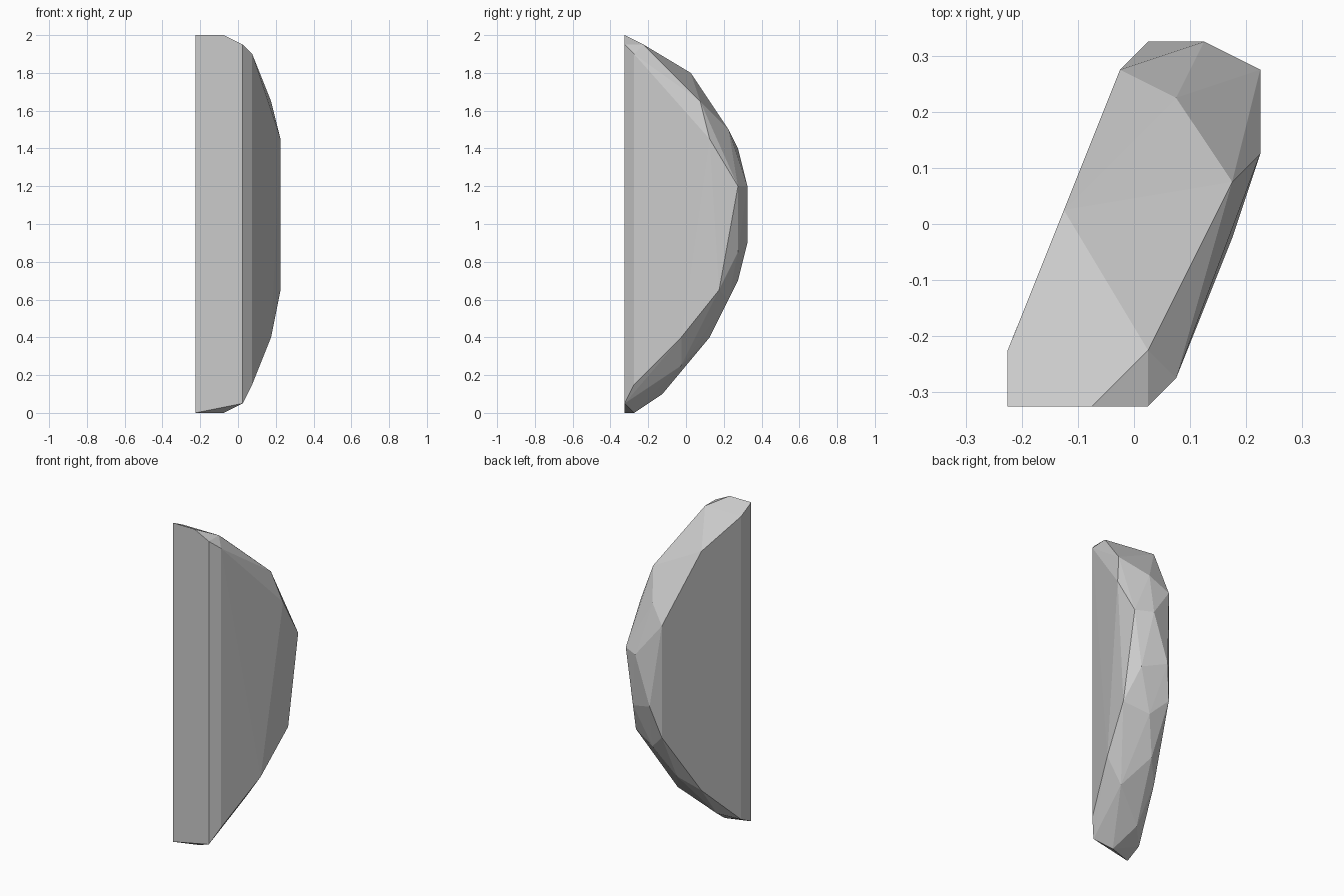
import bpy
import bmesh

# Corners of the faceted stone shard, grouped by region
flat_front = [(-.225, -.325, 0), (-.225, -.325, 2), (-.075, -.325, 2),
              (.025, -.325, 1.95), (.025, -.325, .05)]
left_side = [(-.225, -.225, 1.95), (-.125, .025, 1.8), (-.025, .275, 1.4),
             (-.025, .275, .7), (-.125, .025, .3), (-.225, -.225, .05)]
right_side = [(.075, -.275, 1.9), (.175, .075, 1.65), (.225, .125, 1.45),
              (.225, .275, 1.2), (.225, .175, .65), (.175, -.025, .4),
              (.075, -.275, .15)]
curved_back = [(.025, -.225, 1.95), (.075, .225, 1.5), (.125, .325, 1.2),
               (.025, .325, .9), (.175, .275, .85), (.075, .225, .6),
               (-.025, .125, .4), (.075, -.025, .25), (-.125, -.125, .1),
               (-.075, -.275, 0)]

# Wrap the corners in a flat-shaded convex skin
bm = bmesh.new()
for co in flat_front + left_side + right_side + curved_back:
    bm.verts.new(co)
hull = bmesh.ops.convex_hull(bm, input=bm.verts[:])
loose = [v for v in bm.verts if not v.link_faces]
bmesh.ops.delete(bm, geom=loose, context='VERTS')
bmesh.ops.recalc_face_normals(bm, faces=bm.faces[:])

mesh = bpy.data.meshes.new("stone_shard")
bm.to_mesh(mesh)
bm.free()
bpy.context.collection.objects.link(bpy.data.objects.new("stone_shard", mesh))
